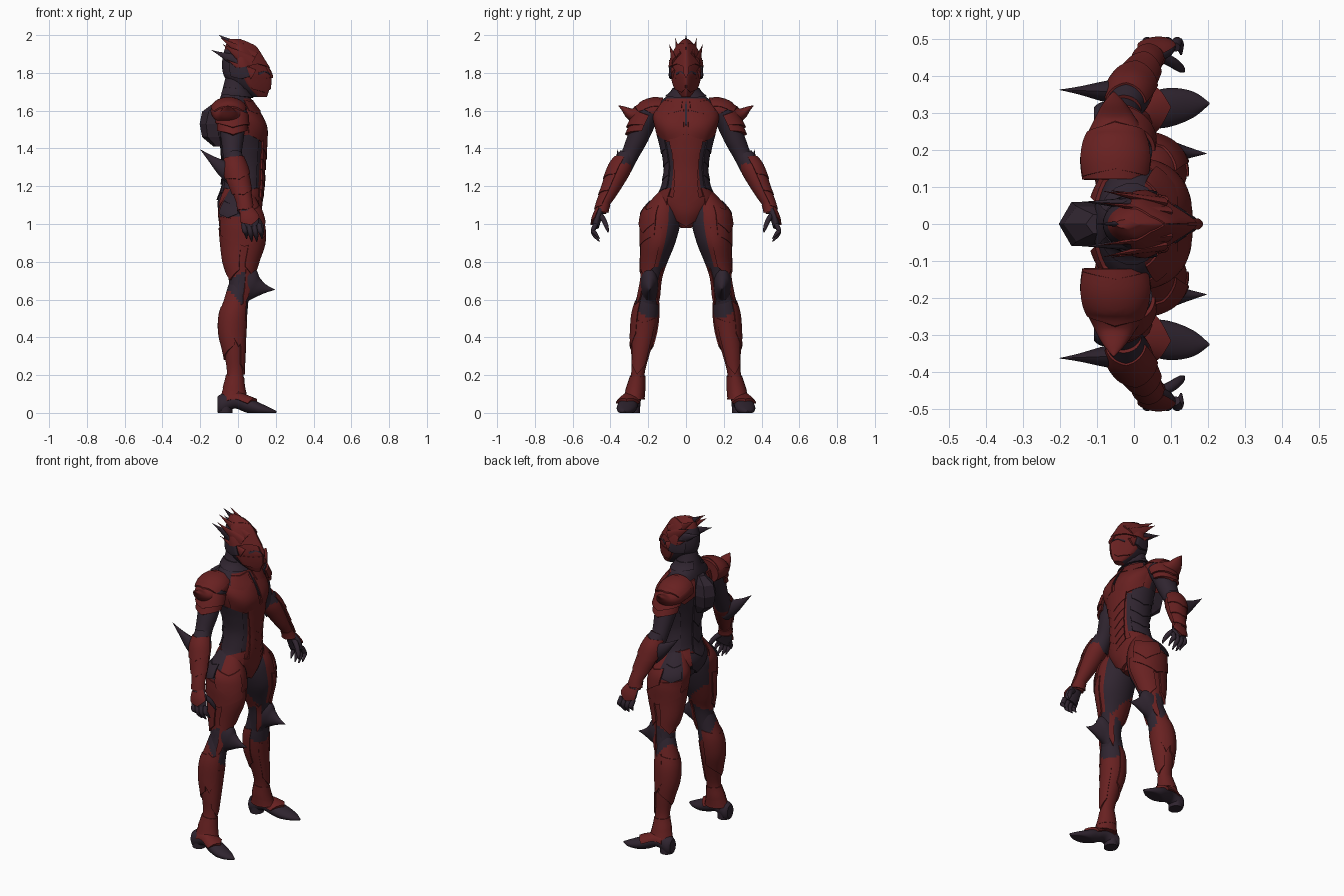
import bpy, bmesh, math
from mathutils import Vector

cube = bpy.data.objects.get("Cube")
if cube:
    bpy.data.objects.remove(cube)


def material(name, colour):
    m = bpy.data.materials.new(name)
    m.use_nodes = True
    m.diffuse_color = colour
    m.node_tree.nodes["Principled BSDF"].inputs["Base Color"].default_value = colour
    return m


MATS = [material("crimson armour", (0.138, 0.015, 0.015, 1)),
        material("dark violet suit", (0.029, 0.018, 0.029, 1))]
RED, DARK = 0, 1
X, Z, DOWN = Vector((1, 0, 0)), Vector((0, 0, 1)), Vector((0, 0, -1))


class Form:
    """Smooth tube through rings of (x, y, z, radius along ref, radius across)."""

    def __init__(self, rings, ref=X, axis=None, keen=0):
        self.rings = [Vector(r) for r in rings]
        self.ref, self.axis, self.keen = ref, axis, keen
        self.end = len(rings) - 1

    def ring(self, t):
        t = min(max(t, 0), self.end)
        i = min(int(t), self.end - 1)
        f = t - i
        a, b, c, d = (self.rings[min(max(k, 0), self.end)] for k in range(i - 1, i + 3))
        return b + ((c - a) * f + (a * 2 - b * 5 + c * 4 - d) * f**2
                    + (b * 3 - a - c * 3 + d) * f**3) * 0.5

    def at(self, t, angle, off=0):
        r = self.ring(t)
        along = self.axis
        if along is None:
            along = Vector((self.ring(t + .1) - self.ring(t - .1))[:3]).normalized()
        u = (self.ref - along * self.ref.dot(along)).normalized()
        v = u.cross(along)
        c, s = math.cos(angle), math.sin(angle)
        s *= 1 - self.keen * max(c, 0)
        p = Vector(r[:3]) + u * c * (max(r[3], .001) + off) + v * s * (max(r[4], .001) + off)
        p.z = max(p.z, 0)
        return p


def finish(name, bm, mirror, angle=40):
    bmesh.ops.recalc_face_normals(bm, faces=bm.faces)
    mesh = bpy.data.meshes.new(name)
    bm.to_mesh(mesh)
    bm.free()
    for m in MATS:
        mesh.materials.append(m)
    ob = bpy.data.objects.new(name, mesh)
    bpy.context.collection.objects.link(ob)
    if mirror:
        mod = ob.modifiers.new("Mirror", "MIRROR")
        mod.use_axis = (False, True, False)
        mod.use_mirror_merge = False
    bpy.ops.object.select_all(action="DESELECT")
    ob.select_set(True)
    bpy.context.view_layer.objects.active = ob
    bpy.ops.object.shade_smooth_by_angle(angle=math.radians(angle))


def loft(name, form, colour=RED, mirror=True, sides=32, steps=6):
    """Closed skin; colour is an index or a rule of (point, cos, sin)."""
    bm = bmesh.new()
    rows = [[bm.verts.new(form.at(k / steps, math.tau * j / sides)) for j in range(sides)]
            for k in range(form.end * steps + 1)]
    for low, high in zip(rows, rows[1:]):
        for j in range(sides):
            n = (j + 1) % sides
            f = bm.faces.new((low[j], low[n], high[n], high[j]))
            a = math.tau * (j + .5) / sides
            f.material_index = (colour(f.calc_center_median(), math.cos(a), math.sin(a))
                                if callable(colour) else colour)
    for row in (rows[0], rows[-1]):
        bm.faces.new(row).material_index = RED if callable(colour) else colour
    finish(name, bm, mirror, 40 if sides > 8 else 10)


def plate(name, form, t0, t1, a0, a1, chev=0, off=.012, colour=RED, mirror=True, bulge=0):
    """Raised armour shell lying on a form, with a pointed lower edge."""
    nu, nv = 16, 8
    bm = bmesh.new()
    grid = []
    for j in range(-1, nv + 2):
        v = min(max(j, 0), nv) / nv
        row = []
        for i in range(-1, nu + 2):
            s = min(max(i, 0), nu) / nu
            t = t0 + (t1 - t0) * v + chev * (1 - abs(2 * s - 1)) * (.4 + .6 * v)
            rim = j in (-1, nv + 1) or i in (-1, nu + 1)
            lift = -.012 if rim else off * (.45 + .55 * v) + bulge * math.sin(math.pi * v) * math.sin(math.pi * s)
            row.append(bm.verts.new(form.at(t, math.radians(a0 + (a1 - a0) * s), lift)))
        grid.append(row)
    for p, q in zip(grid, grid[1:]):
        for i in range(nu + 2):
            bm.faces.new((p[i], p[i + 1], q[i + 1], q[i])).material_index = colour
    finish(name, bm, mirror)


def spike(name, base, tip, wide, thin, colour=RED, mirror=True, sag=0):
    """Curved blade from a base point to a sharp tip."""
    b, e = Vector(base), Vector(tip)
    rings = [(*(b.lerp(e, f) - Z * sag * f * (1 - f)), wide * w, thin * w)
             for f, w in ((0, 1), (.35, .72), (.7, .3), (1, .01))]
    loft(name, Form(rings, Z), colour, mirror, 12, 3)


# Torso and neck
torso = Form([(-.01, 0, 1.78, .055, .05), (-.015, 0, 1.7, .07, .075), (-.01, 0, 1.645, .09, .14),
              (.005, 0, 1.58, .115, .175), (.025, 0, 1.5, .125, .16), (.03, 0, 1.4, .115, .13),
              (.03, 0, 1.3, .105, .112), (.025, 0, 1.2, .105, .125), (.01, 0, 1.12, .11, .15),
              (.01, 0, 1.05, .095, .1), (.02, 0, .98, .05, .03)], axis=DOWN)


def torso_colour(p, c, s):
    if p.z > 1.66 or (p.z > 1.6 and c < .5):
        return DARK
    if p.z < 1.1:
        return RED if c > .2 else DARK
    if c < -.1:
        return DARK if p.z > 1.17 else RED
    return DARK if p.z < 1.44 and abs(s) > .6 else RED


loft("torso", torso, torso_colour, mirror=False, sides=48)
plate("collar", torso, .7, 1.2, -150, 150, .4, .014, DARK, False)
plate("chest_plates", torso, 2.5, 4.3, 4, 76, .35, .008, bulge=.014)
plate("collar_bone_plates", torso, 1.8, 2.7, 8, 60, .3, .012)
plate("breast_seam", torso, 1.9, 3.7, -1.5, 1.5, .1, .008, DARK, False)
plate("shoulder_blade_plates", torso, 2.2, 3.6, 112, 158, .5, .022)
for k in range(6):
    plate(f"belly_plate_{k + 1}", torso, 4.1 + .55 * k, 5 + .55 * k, -36 + 2 * k, 36 - 2 * k, .6, .013, mirror=False)
for k in range(4):
    plate(f"rib_plates_{k + 1}", torso, 4.2 + .7 * k, 5 + .7 * k, 50, 125, .3, .009, DARK)
    plate(f"spine_plate_{k + 1}", torso, 3.4 + k, 4.4 + k, 160, 200, .5, .014, DARK, False)
plate("groin_plate", torso, 7.6, 9.3, -48, 48, .6, .02, mirror=False)
plate("rear_plate", torso, 7.4, 8.8, 150, 210, .7, .014, DARK, False)
for k in range(2):
    plate(f"hip_plates_{k + 1}", torso, 7.1 + .6 * k, 7.8 + .5 * k, 38, 150, .5, .012 + .01 * k)

# Back pack
loft("back_pack", Form([(-.09, 0, 1.64, .04, .03), (-.12, 0, 1.595, .07, .055), (-.135, 0, 1.53, .068, .068),
                        (-.13, 0, 1.46, .06, .055), (-.1, 0, 1.41, .03, .03)], axis=DOWN), DARK, False, 6, 1)

# Helmet
head = Form([(-.02, 0, 1.98, .03, .012), (.01, 0, 1.945, .075, .045), (.025, 0, 1.87, .108, .076),
             (.045, 0, 1.8, .125, .08), (.06, 0, 1.755, .113, .07), (.085, 0, 1.71, .08, .05),
             (.115, 0, 1.672, .038, .022)], axis=DOWN, keen=.55)
loft("helmet", head, lambda p, c, s: DARK if c < -.1 and p.z < 1.92 else RED, False, 36)
plate("brow_plates", head, .9, 2.6, 3, 105, -.3, .012)
plate("eye_slits", head, 2.95, 3.2, 16, 60, -.3, .004, DARK)
plate("jaw_plates", head, 3.5, 4.9, 8, 95, .4, .008)
plate("ear_plates", head, 2.1, 3.4, 85, 130, .3, .014, DARK)
plate("beak", head, 1.4, 3.0, -20, 20, .6, .012, mirror=False)
spike("centre_crest", (.075, 0, 1.885), (-.1, 0, 2), .055, .026, DARK, False)
spike("inner_crest_blades", (.08, .035, 1.87), (-.09, .057, 1.985), .045, .016)
spike("outer_crest_blades", (.07, .06, 1.85), (-.08, .088, 1.95), .04, .015)
spike("rear_blades", (0, .055, 1.86), (-.14, .06, 1.92), .032, .016, DARK)
spike("cheek_blades", (.08, .065, 1.79), (-.06, .09, 1.87), .03, .013)

# Arms
upper_arm = Form([(-.02, .19, 1.6, .07, .06), (-.03, .225, 1.53, .07, .06), (-.03, .258, 1.45, .06, .055),
                  (-.03, .295, 1.37, .05, .047), (-.02, .335, 1.29, .05, .045)])
loft("upper_arms", upper_arm, DARK)
forearm = Form([(-.025, .31, 1.37, .045, .042), (-.015, .345, 1.3, .06, .058), (0, .373, 1.24, .057, .053),
                (.02, .405, 1.17, .045, .042), (.035, .435, 1.11, .034, .032), (.04, .45, 1.06, .036, .028)])
loft("forearms", forearm, lambda p, c, s: DARK if p.z > 1.32 else RED)
for k in range(3):
    plate(f"forearm_plates_{k + 1}", forearm, .4 + 1.2 * k, 1.9 + 1.2 * k, 10, 170, .5, .012)
plate("wrist_cuffs", forearm, 3.9, 4.6, -180, 180, .3, .01)
spike("elbow_blades", (-.01, .355, 1.25), (-.2, .362, 1.395), .06, .04, DARK, sag=.03)

# Shoulder guards
guard = Form([(-.05, .12, 1.6, .09, .07), (-.05, .18, 1.597, .095, .068), (-.05, .24, 1.577, .078, .056),
              (-.052, .29, 1.582, .052, .034), (-.054, .33, 1.61, .026, .014), (-.055, .357, 1.626, .002, .002)])
loft("shoulder_guards", guard)
plate("shoulder_caps", guard, .2, 2.2, 20, 160, .8, .008)
for k in range(2):
    plate(f"shoulder_layers_{k + 1}", upper_arm, .25 + .45 * k, 1 + .45 * k, -5, 180, .6, .022 - .007 * k)

# Hands
hand = Form([(.042, .452, 1.08, .034, .022), (.06, .47, 1.03, .048, .023), (.072, .478, .985, .042, .018)])
loft("palms", hand, DARK)
plate("hand_plates", hand, .2, 1.2, 25, 155, .6, .01)
for i in range(4):
    x, drop = .03 + .027 * i, .015 * abs(i - 1.5)
    loft(f"fingers_{i + 1}", Form([(x, .477, 1, .014, .013), (x + .006, .492, .965, .014, .013),
                                   (x + .012, .482, .93 + drop, .012, .011),
                                   (x + .016, .458, .9 + drop, .003, .003)]), DARK, True, 10, 3)
loft("thumbs", Form([(.07, .455, 1.05, .016, .015), (.105, .435, 1.02, .015, .014),
                     (.125, .42, .985, .012, .011), (.135, .412, .955, .003, .003)]), DARK, True, 10, 3)

# Thighs
thigh = Form([(.01, .1, 1.18, .06, .035), (.01, .127, 1.08, .113, .095), (.02, .135, 1, .12, .104),
              (.025, .147, .9, .115, .09), (.015, .167, .8, .09, .07), (.015, .183, .72, .066, .056),
              (.01, .195, .64, .06, .055), (-.01, .205, .57, .06, .058)], axis=DOWN)


def thigh_colour(p, c, s):
    inner = s < -.3 and p.z > .82 - .1 * c
    pocket = s > .3 and c < .1 and p.z > 1.04
    return DARK if inner or pocket or p.z < .74 + .03 * c else RED


loft("thighs", thigh, thigh_colour)
plate("hip_pocket_plates", thigh, .6, 1.3, 95, 150, .3, .012, DARK)
plate("upper_thigh_plates", thigh, .8, 1.9, 15, 92, .6, .012)
plate("outer_thigh_plates", thigh, 1.5, 2.6, 15, 155, .6, .01)
plate("front_thigh_plates", thigh, 2.2, 4.3, -5, 75, .7, .01)
plate("rear_thigh_plates", thigh, 2.2, 4.5, 95, 190, .7, .01)

# Knees
loft("knee_blades", Form([(0, .193, .68, .13, .05), (.06, .193, .675, .1, .046), (.1, .193, .665, .057, .032),
                          (.145, .192, .657, .023, .016), (.195, .19, .652, .001, .001)], ref=Z), DARK, True, 16)
plate("outer_knee_plates", thigh, 4.4, 6.3, 42, 70, .6, .01)
plate("inner_knee_plates", thigh, 4.4, 6.3, -70, -45, .6, .01)

# Shins
shin = Form([(0, .192, .68, .05, .045), (-.01, .205, .6, .064, .06), (-.025, .215, .52, .074, .07),
             (-.03, .225, .42, .07, .065), (-.02, .24, .32, .055, .05), (-.015, .253, .22, .044, .036),
             (-.02, .265, .14, .05, .042), (-.02, .278, .07, .062, .046)], axis=DOWN)
loft("shins", shin, lambda p, c, s: DARK if p.z > .57 - .06 * c + .04 * s else RED)
plate("front_shin_plates", shin, 2.2, 4.6, -45, 55, .6, .008)
plate("calf_plates", shin, 1.2, 3.6, 85, 275, .8, .008)
plate("outer_shin_plates", shin, 1.1, 3.0, 35, 95, .7, .008)
for k in range(2):
    plate(f"ankle_cuffs_{k + 1}", shin, 5.2 + .8 * k, 6.1 + .7 * k, -180, 180, .4, .01 + .004 * k)

# Feet
foot = Form([(-.108, .285, .045, .042, .03), (-.085, .285, .045, .055, .044), (-.02, .29, .065, .042, .042),
             (.04, .305, .045, .042, .05), (.1, .315, .025, .035, .052), (.16, .322, .012, .02, .035),
             (.203, .325, .006, .005, .003)], ref=Z, axis=X)
loft("feet", foot, DARK)
loft("heels", Form([(-.068, .285, .06, .04, .042), (-.068, .285, 0, .038, .042)], axis=DOWN), DARK)
plate("instep_plates", foot, 1.4, 3.2, -80, 80, .8, .014)
